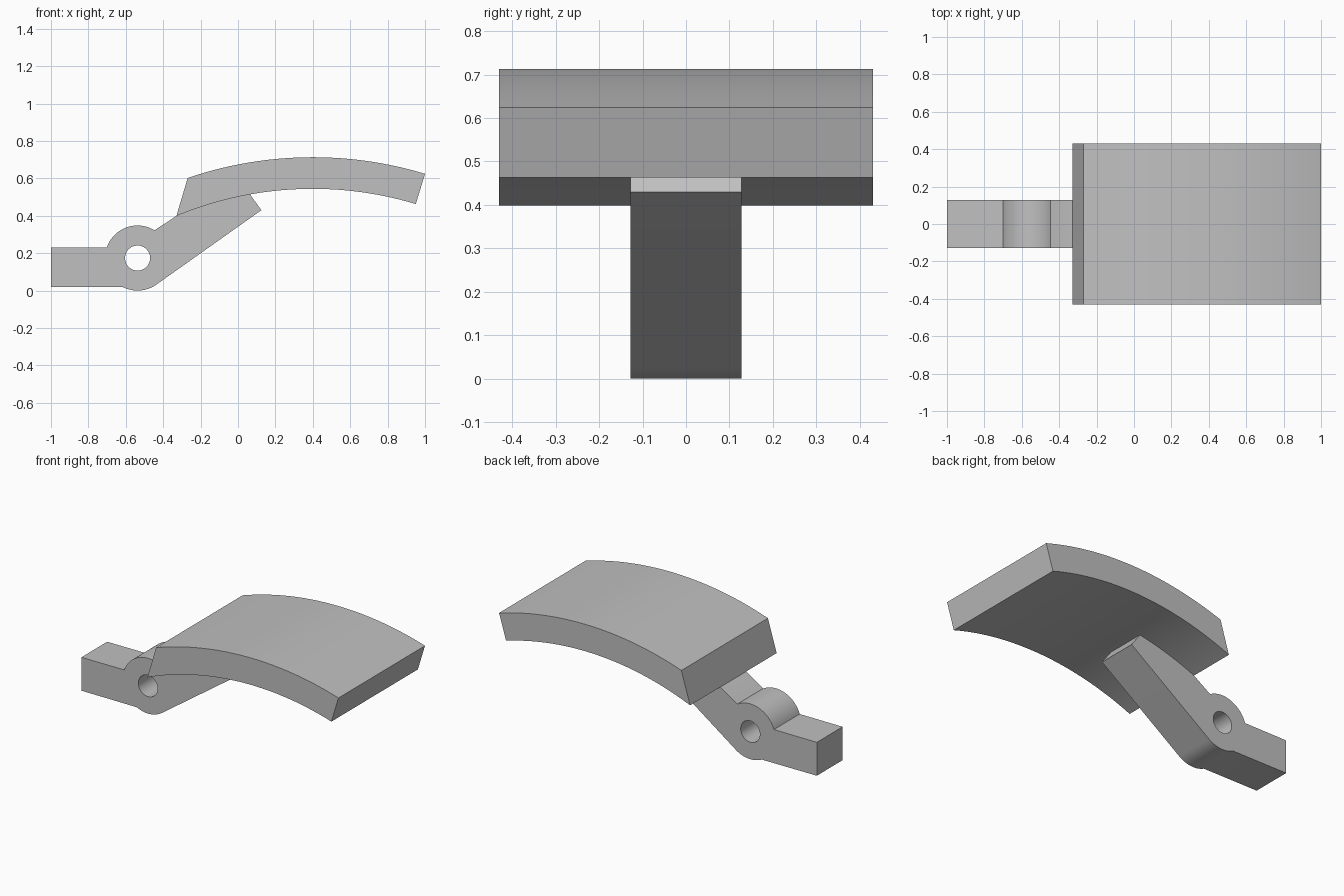
import bpy, bmesh
from math import sin, cos, atan2, radians, pi, tau
from mathutils import Vector

cube = bpy.data.objects.get("Cube")
if cube:
    bpy.data.objects.remove(cube, do_unlink=True)

grey = bpy.data.materials.new("plain_grey")
grey.use_nodes = True
grey.diffuse_color = (0.53, 0.53, 0.53, 1)
grey.node_tree.nodes["Principled BSDF"].inputs["Base Color"].default_value = grey.diffuse_color


def arc(centre, radius, start, end, steps):
    """Points along a circular arc in the xz plane."""
    angles = [start + (end - start) * i / steps for i in range(steps + 1)]
    return [(centre[0] + radius * cos(a), centre[1] + radius * sin(a)) for a in angles]


def arc_between(centre, radius, p, q, steps):
    """Arc whose ends lie in the directions of p and q."""
    a, b = (atan2(v[1] - centre[1], v[0] - centre[0]) for v in (p, q))
    return arc(centre, radius, a, b, steps)


def extrude_profile(name, loops, half_width):
    """Fill an outline, with any holes, and extrude it along y."""
    bm = bmesh.new()
    edges = []
    for loop in loops:
        verts = [bm.verts.new((x, -half_width, z)) for x, z in loop]
        edges += [bm.edges.new((v, verts[i - 1])) for i, v in enumerate(verts)]
    bmesh.ops.triangle_fill(bm, edges=edges, use_beauty=True, normal=Vector((0, -1, 0)))
    extruded = bmesh.ops.extrude_face_region(bm, geom=bm.faces[:], use_keep_orig=True)
    moved = [g for g in extruded["geom"] if isinstance(g, bmesh.types.BMVert)]
    bmesh.ops.translate(bm, verts=moved, vec=(0, 2 * half_width, 0))
    bmesh.ops.recalc_face_normals(bm, faces=bm.faces[:])
    mesh = bpy.data.meshes.new(name)
    bm.to_mesh(mesh)
    bm.free()
    mesh.materials.append(grey)
    obj = bpy.data.objects.new(name, mesh)
    bpy.context.collection.objects.link(obj)
    bpy.ops.object.select_all(action="DESELECT")
    obj.select_set(True)
    bpy.context.view_layer.objects.active = obj
    bpy.ops.object.shade_smooth_by_angle(angle=radians(25))


# Curved pad: two concentric arcs joined by slanted ends
bend = (0.4, -1.36)
outer = arc_between(bend, 2.073, (-0.27, 0.605), (1.0, 0.625), 40)
inner = arc_between(bend, 1.904, (0.95, 0.46), (-0.33, 0.40), 40)
extrude_profile("curved_pad", [outer + inner], 0.43)

# Lever: straight tail, round pivot boss and sloping arm seated under the pad
pivot, boss_radius = (-0.537, 0.174), 0.174
top_boss = arc_between(pivot, boss_radius, (-0.70, 0.23), (-0.445, 0.325), 24)
seat = arc_between(bend, 1.904, (-0.33, 0.40), (0.065, 0.51), 16)
low_boss = arc(pivot, boss_radius, radians(-55), radians(-117), 16)
outline = [(-1.0, 0.02), (-1.0, 0.23)] + top_boss + seat + [(0.125, 0.43)] + low_boss
hole = arc(pivot, 0.067, 0, tau * 47 / 48, 47)
extrude_profile("pivot_lever", [outline, hole], 0.128)
